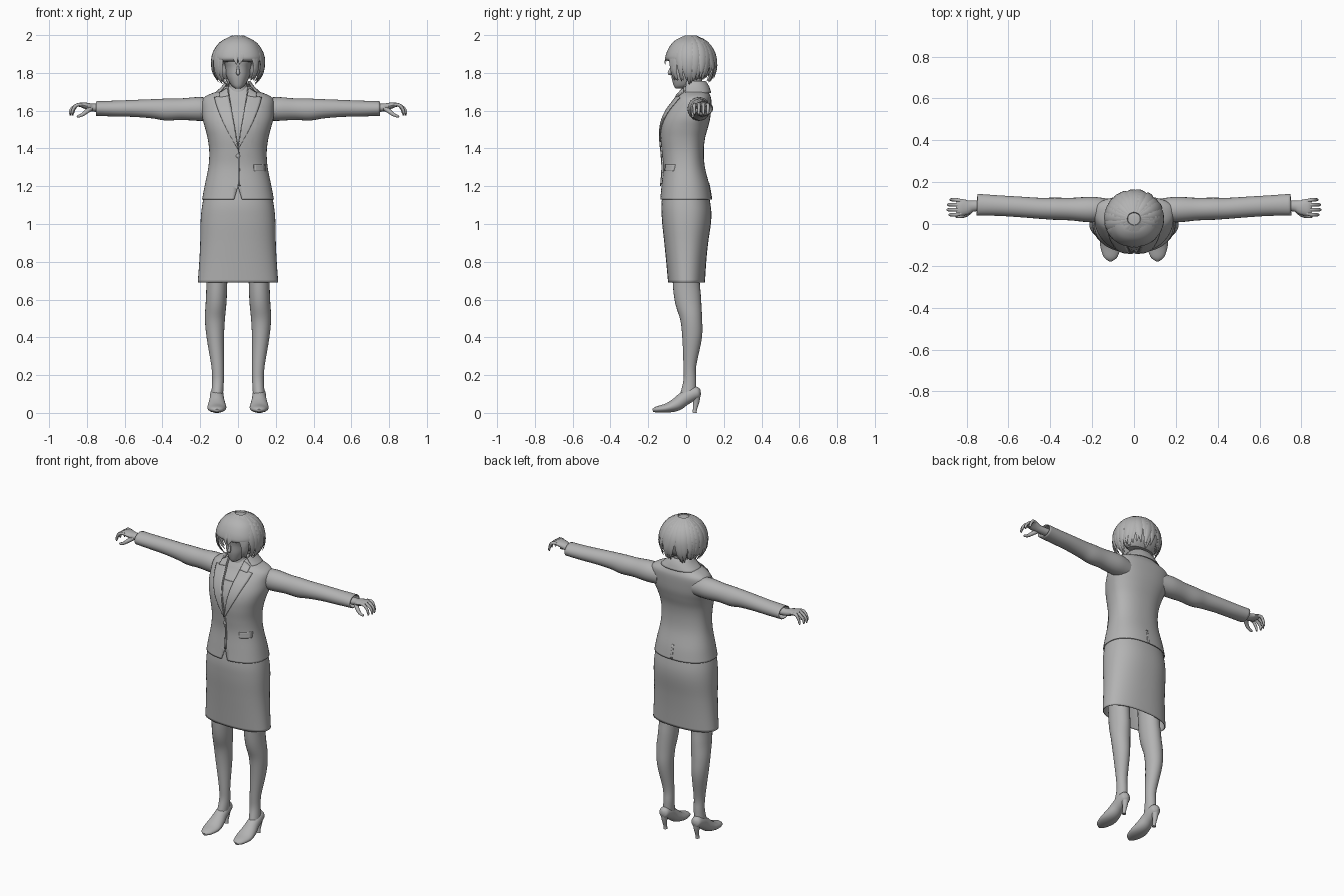
import bpy, bmesh, random
from math import sin, cos, radians, copysign, tau
from mathutils import Vector

random.seed(4)
if "Cube" in bpy.data.objects:
    bpy.data.objects.remove(bpy.data.objects["Cube"])

GREY = (0.45, 0.45, 0.45, 1)
grey = bpy.data.materials.new("plain_grey")
grey.use_nodes = True
grey.diffuse_color = GREY
bsdf = grey.node_tree.nodes["Principled BSDF"]
bsdf.inputs["Base Color"].default_value = GREY
bsdf.inputs["Roughness"].default_value = 0.8


def finish(name, bm, mirror=False, solid=0):
    """Turn a bmesh into a smooth-shaded object."""
    bmesh.ops.recalc_face_normals(bm, faces=bm.faces)
    mesh = bpy.data.meshes.new(name)
    bm.to_mesh(mesh)
    bm.free()
    mesh.materials.append(grey)
    ob = bpy.data.objects.new(name, mesh)
    bpy.context.collection.objects.link(ob)
    if solid:
        ob.modifiers.new("thickness", 'SOLIDIFY').thickness = solid
    if mirror:
        ob.modifiers.new("mirror", 'MIRROR')
    bpy.ops.object.select_all(action='DESELECT')
    ob.select_set(True)
    bpy.context.view_layer.objects.active = ob
    bpy.ops.object.shade_smooth_by_angle(angle=radians(40))
    return ob


def smooth(rows, n=5):
    """Catmull-Rom interpolation of rows of numbers."""
    out = []
    for i in range(len(rows) - 1):
        a, b, c, d = (rows[min(max(i + k, 0), len(rows) - 1)] for k in (-1, 0, 1, 2))
        for j in range(n):
            t = j / n
            out.append([0.5 * (2 * q + (r - p) * t + (2 * p - 5 * q + 4 * r - s) * t * t
                               + (3 * q - p - 3 * r + s) * t ** 3)
                        for p, q, r, s in zip(a, b, c, d)])
    return out + [list(rows[-1])]


def loft(rings, closed=True, caps=(True, True), bm=None):
    """Skin a list of rings with quads."""
    bm = bm or bmesh.new()
    vs = [[bm.verts.new(p) for p in r] for r in rings]
    n = len(rings[0])
    for a, b in zip(vs, vs[1:]):
        for i in range(n if closed else n - 1):
            j = (i + 1) % n
            bm.faces.new((a[i], a[j], b[j], b[i]))
    for use, r in zip(caps, (vs[0], vs[-1])):
        if use and closed:
            bm.faces.new(r)
    return bm


def spow(v, e):
    return copysign(abs(v) ** e, v)


P = 2.3


def ring(row, n=48, start=0, end=360):
    """Horizontal section: height, half width, front, widest and back y."""
    z, hw, yf, yc, yb = row
    pts = []
    for i in range(n):
        a = radians(start + (end - start) * i / (n if end - start == 360 else n - 1))
        d = yb - yc if sin(a) > 0 else yc - yf
        pts.append((hw * spow(cos(a), 2 / P), yc + d * spow(sin(a), 2 / P), z))
    return pts


def body(name, rows, caps=(True, True), solid=0):
    return finish(name, loft([ring(r) for r in smooth(rows)], caps=caps), solid=solid)


def tube(rows, up, n=16, caps=(True, True), steps=5, bm=None):
    """Oval tube along a path of x, y, z and two radii."""
    rows = smooth(rows, steps)
    pts = [Vector(r[:3]) for r in rows]
    rings = []
    for i, p in enumerate(pts):
        t = (pts[min(i + 1, len(pts) - 1)] - pts[max(i - 1, 0)]).normalized()
        u = up(p) if callable(up) else Vector(up)
        b = (u - t * u.dot(t)).normalized()
        a = t.cross(b)
        rings.append([p + a * rows[i][3] * cos(tau * k / n) + b * rows[i][4] * sin(tau * k / n)
                      for k in range(n)])
    return loft(rings, caps=caps, bm=bm)


# Jacket body with a neck opening and a hem notch
jacket_rows = [(1.13, .19, -.137, 0, .137), (1.2, .177, -.13, 0, .125), (1.3, .157, -.122, 0, .1),
               (1.38, .152, -.128, 0, .094), (1.45, .16, -.135, 0, .1), (1.51, .175, -.134, .01, .116),
               (1.56, .188, -.122, .03, .128), (1.61, .192, -.098, .05, .133),
               (1.655, .19, -.064, .06, .134), (1.68, .165, -.048, .06, .128),
               (1.705, .105, -.032, .05, .115), (1.73, .07, -.022, .04, .1)]
fine_rows = smooth(jacket_rows)


def cut_v(bm, z0, k):
    for s in (1, -1):
        front = [f for f in bm.faces if f.calc_center_median().y < .03]
        geom = list({g for f in front for g in [f, *f.edges, *f.verts]})
        bmesh.ops.bisect_plane(bm, geom=geom, plane_co=(0, 0, z0), plane_no=(1, 0, -s * k))
    inside = []
    for f in bm.faces:
        c = f.calc_center_median()
        if c.y < .03 and abs(c.x) < k * (c.z - z0):
            inside.append(f)
    bmesh.ops.delete(bm, geom=inside, context='FACES')


bm = loft([ring(r) for r in fine_rows], caps=(False, False))
cut_v(bm, 1.41, .168)
cut_v(bm, 1.2, -.3)
finish("jacket_body", bm, solid=.006)

# Collar folded around the back of the neck
collar = smooth([(1.735, .06, -.02, .04, .096), (1.757, .065, -.02, .04, .102),
                 (1.73, .085, -.03, .045, .122), (1.695, .122, -.04, .05, .134)], 3)
finish("collar", loft([ring(r, 36, -35, 215) for r in collar], closed=False), solid=.005)

# Inner garments and skin at the neckline
inner = [(z, w - .012, f + .013, c, b - .013) for z, w, f, c, b in jacket_rows[3:]]
body("chest", inner)
body("blouse", [(z, w + .004, f - .004, c, b) for z, w, f, c, b in inner[:4]] + [(1.61, .183, -.09, .05, .118)])
body("neck", [(1.66, .06, -.03, .03, .08), (1.72, .05, -.02, .03, .085), (1.82, .045, -.02, .03, .08)])


def front_y(x, z, back=False):
    """Depth of the jacket surface at a point."""
    for a, b in zip(fine_rows, fine_rows[1:]):
        if a[0] <= z <= b[0]:
            break
    t = min(max((z - a[0]) / (b[0] - a[0]), 0), 1)
    _, hw, yf, yc, yb = (p + (q - p) * t for p, q in zip(a, b))
    k = (1 - min(abs(x) / hw, 1) ** P) ** (1 / P)
    return yc + (yb - yc) * k if back else yc - (yc - yf) * k


def patch(name, edge_a, edge_b, off=.006, mirror=False, back=False):
    """Thin cloth plate laid on the jacket between two edges."""
    rings = []
    for p, q in zip(smooth(edge_a, 4), smooth(edge_b, 4)):
        row = []
        for i in range(7):
            x, z = (m + (n - m) * i / 6 for m, n in zip(p, q))
            row.append((x, front_y(x, z, back) + (off if back else -off), z))
        rings.append(row)
    finish(name, loft(rings, closed=False), mirror, solid=.006)


patch("lapel", [(0, 1.4), (.022, 1.53), (.038, 1.62), (.05, 1.685)],
      [(.004, 1.4), (.07, 1.52), (.112, 1.62), (.126, 1.672)], .008, True)
patch("collar_front", [(.049, 1.68), (.058, 1.722)], [(.098, 1.672), (.098, 1.698)], .01, True)
patch("pocket_flap", [(.085, 1.315), (.145, 1.315)], [(.085, 1.28), (.145, 1.28)], .004)
patch("front_overlap", [(0, 1.2), (0, 1.4)], [(.012, 1.2), (.006, 1.4)], .002)
patch("back_vent", [(0, 1.135), (0, 1.22)], [(.014, 1.135), (.01, 1.22)], .002, back=True)

bm = bmesh.new()
bmesh.ops.create_uvsphere(bm, u_segments=16, v_segments=8, radius=.011)
bmesh.ops.scale(bm, verts=bm.verts, vec=(1, .5, 1))
bmesh.ops.translate(bm, verts=bm.verts, vec=(0, front_y(0, 1.36) - .004, 1.36))
finish("jacket_button", bm)

# Skirt
body("skirt", [(1.3, .146, -.1, 0, .085), (1.13, .184, -.128, 0, .125), (1.03, .197, -.128, 0, .134),
               (.9, .2, -.115, 0, .117), (.8, .205, -.105, 0, .107), (.69, .213, -.095, 0, .1)],
     caps=(True, False), solid=.005)

# Sleeves and hands
Z = (0, 0, 1)
finish("sleeve", tube([(.12, .07, 1.605, .05, .055), (.2, .069, 1.609, .061, .063),
                       (.3, .071, 1.608, .054, .057), (.38, .073, 1.606, .053, .058),
                       (.45, .075, 1.61, .05, .051), (.55, .082, 1.612, .049, .045),
                       (.65, .088, 1.611, .049, .042), (.75, .092, 1.612, .052, .039)],
                      Z, 24, caps=(True, False)), True, .005)
bm = tube([(.68, .09, 1.612, .028, .024), (.765, .086, 1.616, .026, .021), (.8, .08, 1.624, .036, .018),
           (.83, .08, 1.631, .04, .013), (.848, .08, 1.629, .034, .008)], Z)
for i, reach in enumerate((.88, .89, .888, .875)):
    y = .05 + .02 * i
    far = y + (i - 1.5) * .004
    tube([(.825, y, 1.632, .009, .009), (.853, far, 1.63, .009, .009), (reach - .007, far, 1.607, .008, .008),
          (reach, far, 1.582, .006, .006), (reach - .003, far, 1.576, .002, .002)], Z, 10, steps=3, bm=bm)
tube([(.78, .068, 1.612, .014, .014), (.8, .047, 1.597, .012, .012), (.825, .037, 1.578, .009, .009),
      (.848, .036, 1.57, .007, .007), (.853, .036, 1.57, .002, .002)], Z, 10, steps=3, bm=bm)
finish("hand", bm, True)

# Legs and heeled shoes
finish("leg", tube([(.115, 0, .95, .065, .08), (.112, 0, .72, .056, .072), (.115, .01, .6, .055, .07),
                    (.122, .027, .5, .053, .058), (.12, .032, .4, .046, .052), (.108, .02, .25, .033, .034),
                    (.106, .02, .17, .031, .034), (.11, .012, .1, .031, .042)], (0, 1, 0), 24), True)
shoe = [(-.176, .012, .01, .008), (-.155, .018, .034, .016), (-.1, .026, .05, .025), (-.05, .045, .046, .035),
        (-.01, .075, .038, .037), (.035, .1, .035, .036), (.065, .108, .028, .03), (.078, .11, .008, .012)]
finish("shoe", tube([(.112, *r) for r in shoe], Z, 24), True)
finish("shoe_heel", tube([(.112, .052, .1, .026, .026), (.112, .054, .06, .016, .017),
                          (.112, .047, .02, .011, .011), (.112, .045, 0, .012, .012)], (0, 1, 0)), True)

# Head
body("head", [(1.718, .014, -.056, -.035, -.015), (1.735, .036, -.066, -.01, .03), (1.78, .06, -.077, .02, .09),
              (1.83, .068, -.081, .03, .12), (1.88, .08, -.086, .03, .13), (1.95, .06, -.06, .03, .1)])
finish("nose", tube([(0, -.078, 1.835, .005, .004), (0, -.085, 1.81, .008, .008), (0, -.088, 1.798, .01, .009),
                     (0, -.08, 1.79, .005, .004)], (0, -1, 0), 10), False)

# Hair cap under overlapping locks
body("hair_cap", [(1.77, .085, .02, .05, .1), (1.8, .112, .0, .04, .125), (1.85, .133, -.02, .03, .142),
                  (1.865, .135, -.1, .03, .144), (1.9, .132, -.105, .03, .142), (1.95, .105, -.08, .025, .115),
                  (1.98, .065, -.045, .02, .075), (1.992, .02, -.01, .02, .04)])
CENTRE = Vector((0, .025, 1.85))


def outward(p):
    return (p - CENTRE).normalized()


bm = bmesh.new()
for layer in range(2):
    for i in range(26):
        az = 360 * (i + layer / 2) / 26 + random.uniform(-4, 4)
        turn = abs((az - 270 + 180) % 360 - 180)
        if turn < 36:
            low = random.uniform(-6, 10)
        elif turn < 100:
            low = random.uniform(-52, -38)
        else:
            low = random.uniform(-42, -28)
        flick = random.uniform(0, .02) if turn > 120 else 0
        sway = random.uniform(-14, 14)
        rows = []
        for t in (0, .25, .5, .75, .92, 1):
            el = radians(78 + (low - 78) * t)
            a = radians(az + sway * t * t)
            r = 1 - .03 * layer + flick * 4 * t ** 4
            rows.append((.141 * r * cos(a) * cos(el), .025 + .136 * r * sin(a) * cos(el),
                         1.85 + .143 * r * sin(el), .003 + .021 * sin(min(t + .25, 1.25) * 2.5),
                         .008 - .006 * t))
        rows[-1] = (*rows[-1][:3], .002, .001)
        tube(rows, outward, 8, steps=3, bm=bm)
finish("hair_locks", bm)
